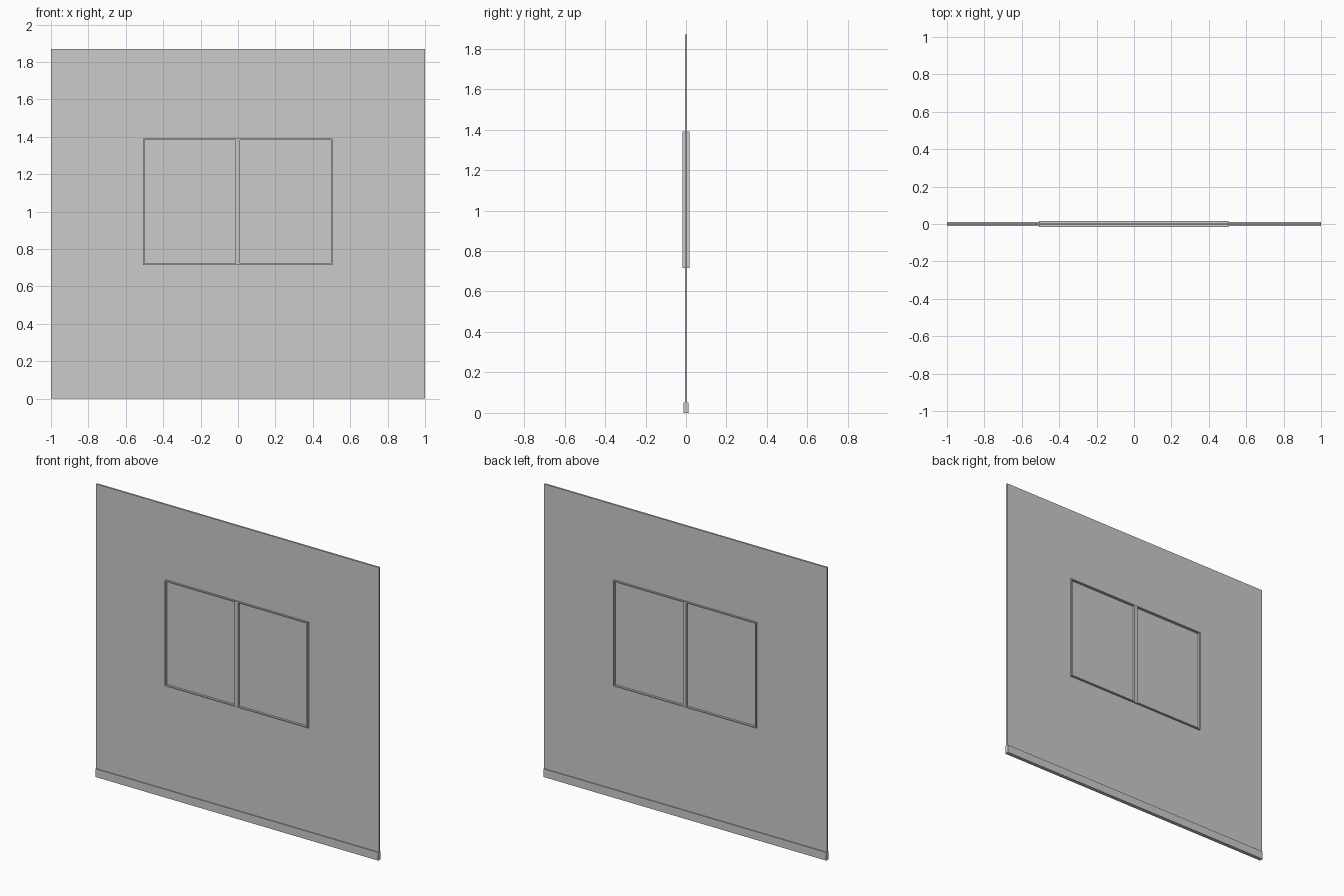
import bpy, bmesh

if "Cube" in bpy.data.objects:
    bpy.data.objects.remove(bpy.data.objects["Cube"])


def finish(name, bm):
    bmesh.ops.recalc_face_normals(bm, faces=bm.faces)
    me = bpy.data.meshes.new(name)
    bm.to_mesh(me)
    bm.free()
    ob = bpy.data.objects.new(name, me)
    bpy.context.collection.objects.link(ob)
    return ob


def box(name, x0, x1, y0, y1, z0, z1):
    bm = bmesh.new()
    bmesh.ops.create_cube(bm, size=1)
    for v in bm.verts:
        v.co.x = (x0 + x1) / 2 + v.co.x * (x1 - x0)
        v.co.y = (y0 + y1) / 2 + v.co.y * (y1 - y0)
        v.co.z = (z0 + z1) / 2 + v.co.z * (z1 - z0)
    return finish(name, bm)


def ring(name, loops):
    """Closed rectangular ring; each loop is (x0, x1, z0, z1, y)."""
    bm = bmesh.new()
    rows = [[bm.verts.new(p) for p in ((a, y, c), (b, y, c), (b, y, d), (a, y, d))]
            for a, b, c, d, y in loops]
    for i, row in enumerate(rows):
        nxt = rows[(i + 1) % len(rows)]
        for k in range(4):
            j = (k + 1) % 4
            bm.faces.new((row[k], row[j], nxt[j], nxt[k]))
    return finish(name, bm)


# Wall panel with a window opening
T = 0.006
outer = (-1, 1, 0, 1.87)
hole = (-0.507, 0.505, 0.715, 1.39)
ring("wall", [outer + (-T,), outer + (T,), hole + (T,), hole + (-T,)])

# Baseboard on both faces of the wall
for side, y0, y1 in (("front", -0.012, -T), ("back", T, 0.012)):
    box("baseboard_" + side, -1, 1, y0, y1, 0, 0.052)

# Thin window frame standing proud of both wall faces
F = 0.017
inner = (-0.500, 0.498, 0.722, 1.383)
ring("window_frame", [hole + (-F,), hole + (F,), inner + (F,), inner + (-F,)])

# Central mullion
box("mullion", -0.013, 0.011, -F, F, 0.722, 1.383)

# Two glass panes
box("pane_left", -0.500, -0.013, -0.003, 0.003, 0.722, 1.383)
box("pane_right", 0.011, 0.498, -0.003, 0.003, 0.722, 1.383)
